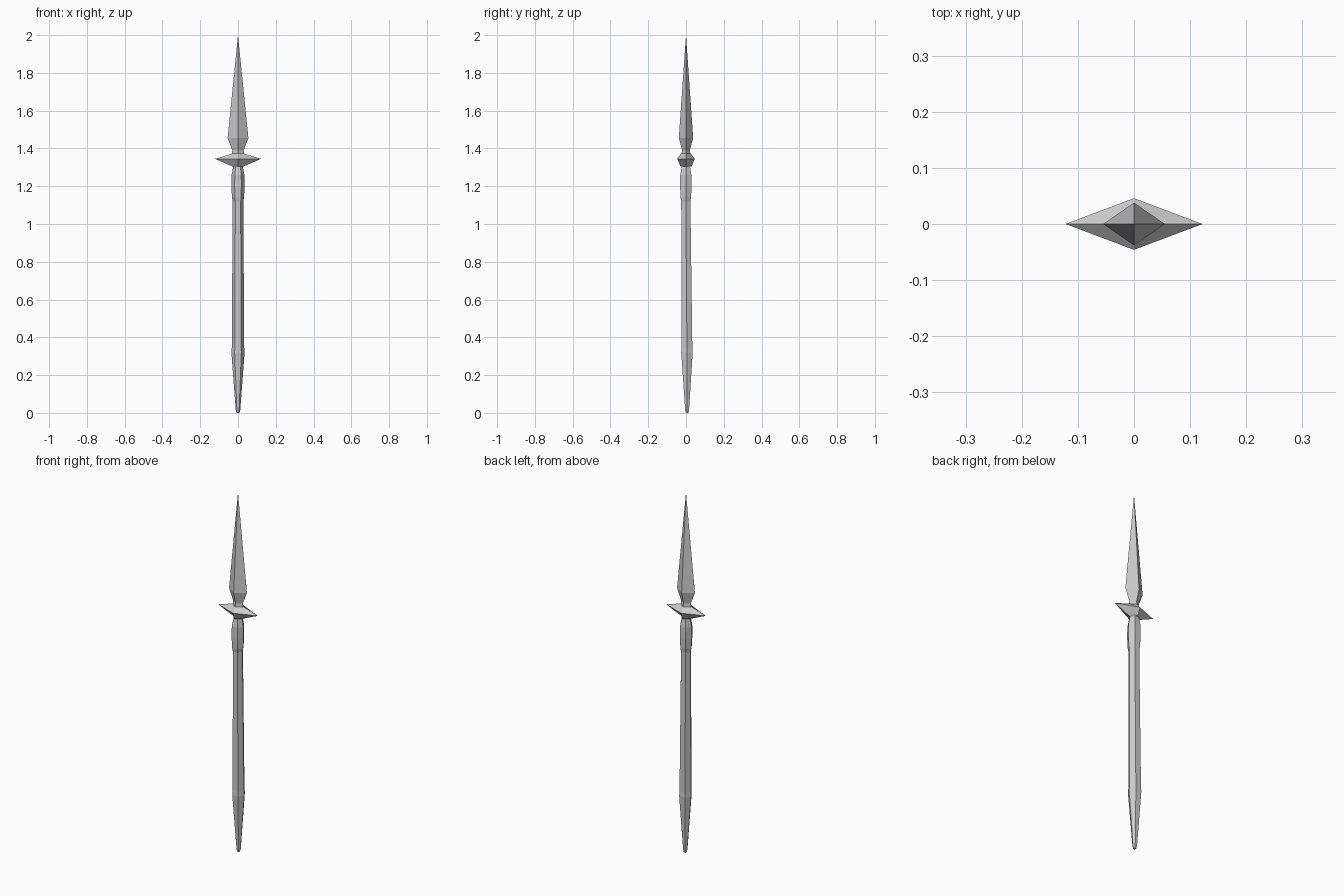
import bpy, bmesh, math

if "Cube" in bpy.data.objects:
    bpy.data.objects.remove(bpy.data.objects["Cube"])


def loft(name, rings, sides):
    """Stack n-sided rings (z, radius_x, radius_y, centre_y); zero radius makes a point."""
    bm = bmesh.new()
    loops = []
    for z, rx, ry, cy in rings:
        if rx == 0:
            loops.append([bm.verts.new((0, cy, z))])
            continue
        angles = [2 * math.pi * i / sides for i in range(sides)]
        loops.append([bm.verts.new((rx * math.cos(a), cy + ry * math.sin(a), z)) for a in angles])
    for low, high in zip(loops, loops[1:]):
        for i in range(sides):
            j = (i + 1) % sides
            if len(high) == 1:
                bm.faces.new((low[i], low[j], high[0]))
            else:
                bm.faces.new((low[i], low[j], high[j], high[i]))
    for end in (loops[0], loops[-1]):
        if len(end) > 1:
            bm.faces.new(end)
    bmesh.ops.recalc_face_normals(bm, faces=bm.faces)
    mesh = bpy.data.meshes.new(name)
    bm.to_mesh(mesh)
    bm.free()
    obj = bpy.data.objects.new(name, mesh)
    bpy.context.collection.objects.link(obj)
    return obj


def hex_rings(profile):
    return [(z, r, r, cy) for z, r, cy in profile]


# Hexagonal shaft, leaning very slightly, with a tapered butt
loft("shaft", hex_rings([
    (0.0, 0.008, 0.006), (0.015, 0.012, 0.006), (0.32, 0.035, 0.005),
    (0.345, 0.033, 0.005), (1.12, 0.028, -0.001), (1.14, 0.032, -0.001),
    (1.20, 0.035, -0.001), (1.26, 0.034, -0.001), (1.31, 0.024, 0.0),
]), 6)

# Diamond-shaped crossguard
loft("crossguard", [
    (1.305, 0.03, 0.03, 0), (1.345, 0.122, 0.046, 0), (1.372, 0.033, 0.026, 0),
], 4)

# Four-sided blade with a narrow neck
loft("blade", [
    (1.36, 0.034, 0.026, 0), (1.39, 0.03, 0.02, 0),
    (1.455, 0.055, 0.038, 0), (2.0, 0, 0, 0),
], 4)
